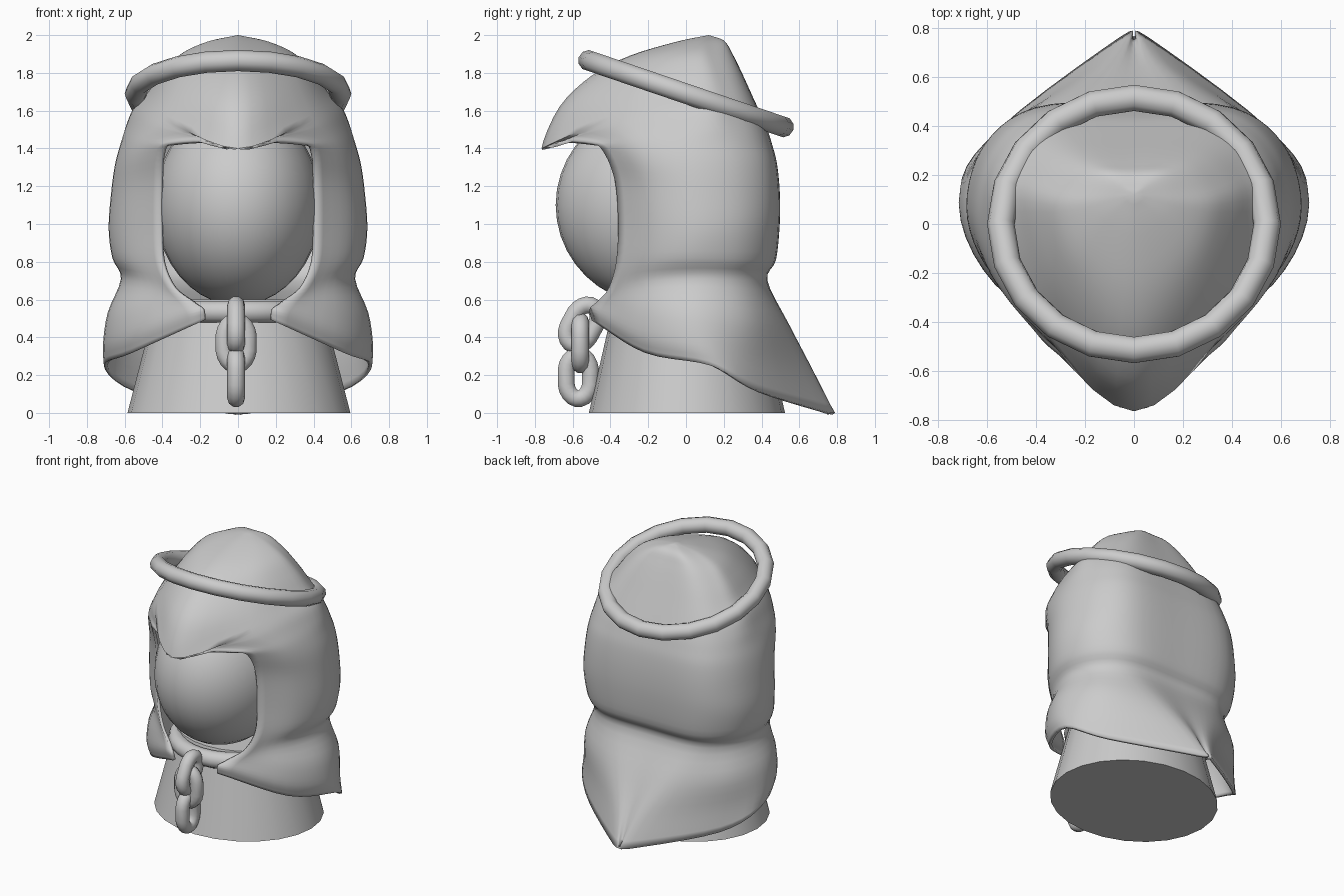
import bpy, bmesh, math
from mathutils import Vector as V

if "Cube" in bpy.data.objects:
    bpy.data.objects.remove(bpy.data.objects["Cube"])


def mesh_object(name, bm, angle=50):
    me = bpy.data.meshes.new(name)
    bm.to_mesh(me)
    bm.free()
    ob = bpy.data.objects.new(name, me)
    bpy.context.collection.objects.link(ob)
    smooth(ob, angle)
    return ob


def smooth(ob, angle=50):
    bpy.ops.object.select_all(action='DESELECT')
    ob.select_set(True)
    bpy.context.view_layer.objects.active = ob
    bpy.ops.object.shade_smooth_by_angle(angle=math.radians(angle))


def spline(pts, steps, mirrored=False):
    """Points on a smooth curve through pts; mirrored ends on x = 0 stay smooth."""
    def beyond(end, inner):
        if mirrored and end.x < 1e-4:
            return V((-inner.x, inner.y, inner.z))
        return end * 2 - inner
    p = [beyond(pts[0], pts[1])] + pts + [beyond(pts[-1], pts[-2])]
    out = []
    for i in range(1, len(p) - 2):
        a, b, c, d = p[i - 1:i + 3]
        for s in range(steps):
            t = s / steps
            out.append(0.5 * (2 * b + (c - a) * t + (2 * a - 5 * b + 4 * c - d) * t ** 2
                              + (3 * b - a - 3 * c + d) * t ** 3))
    return out + [pts[-1]]


def mix(a, b, tx, ty, tz):
    return V((a.x + (b.x - a.x) * tx, a.y + (b.y - a.y) * ty, a.z + (b.z - a.z) * tz))


# Hood: half-rows from the front edge, round the side, to the back
# (front edge x y z, side x z, back y z, back corner x)
ROWS = [
    (.18, -.50, .49, .71, .25, .765, .00, .06),
    (.19, -.51, .55, .715, .36, .66, .22, .14),
    (.24, -.47, .59, .69, .53, .54, .47, .27),
    (.34, -.41, .66, .62, .71, .43, .70, .36),
    (.40, -.37, .80, .665, .82, .475, .81, .38),
    (.41, -.36, 1.0, .685, .98, .495, 1.0, .40),
    (.41, -.375, 1.22, .67, 1.18, .495, 1.17, .40),
    (.40, -.43, 1.37, .65, 1.32, .48, 1.32, .39),
    (.35, -.50, 1.43, .62, 1.43, .455, 1.42, .37),
    (.12, -.68, 1.44, .59, 1.52, .43, 1.50, .35),
    (0, -.765, 1.40, .55, 1.61, .40, 1.57, .33),
    (0, -.67, 1.62, .48, 1.69, .35, 1.68, .29),
    (0, -.50, 1.785, .40, 1.80, .295, 1.80, .24),
    (0, -.30, 1.89, .30, 1.90, .245, 1.90, .18),
    (0, -.05, 1.965, .16, 1.965, .20, 1.97, .10),
    (0, .12, 2.0, 0, 2.0, .12, 2.0, 0),
]
cage = []
for fx, fy, fz, sx, sz, by, bz, cx in ROWS:
    f = V((fx, fy, fz))
    s = V((sx, max(.05, (fy + by) / 2), sz))
    c = V((cx, by - .05 * cx, bz))
    d = mix(s, c, .25, min(.62, .36 + .9 * cx), .55)
    cage.append([f, mix(f, s, .72, .45, .72), s, d, c, V((0, by, bz))])
columns = [spline(list(col), 4) for col in zip(*cage)]
grid = [spline(list(row), 5, True) for row in zip(*columns)]

bm = bmesh.new()
vs = [[bm.verts.new((max(p.x, 0), p.y, max(p.z, 0))) for p in row] for row in grid]
for a, b in zip(vs, vs[1:]):
    for j in range(len(a) - 1):
        bm.faces.new((a[j], a[j + 1], b[j + 1], b[j]))
bmesh.ops.remove_doubles(bm, verts=bm.verts, dist=.0005)
hood = mesh_object("hood", bm, 60)
mir = hood.modifiers.new("mirror", 'MIRROR')
mir.use_clip = True
sol = hood.modifiers.new("thickness", 'SOLIDIFY')
sol.thickness = .02
sol.offset = -1

# Tapered body
bm = bmesh.new()
bmesh.ops.create_cone(bm, cap_ends=True, segments=24, radius1=.59, radius2=.435, depth=.6)
body = mesh_object("body", bm, 40)
body.location = (.005, .005, .3)
body.scale = (1, .88, 1)

# Egg-shaped head
bm = bmesh.new()
bmesh.ops.create_uvsphere(bm, u_segments=32, v_segments=20, radius=1)
head = mesh_object("head", bm)
head.location = (0, -.15, 1.1)
head.scale = (.44, .54, .53)

# Collar ring and tilted head ring
for name, loc, tilt, major, minor, n in (
        ("collar", (0, -.03, .535), 0, .39, .06, 28),
        ("head_ring", (0, 0, 1.69), -18.8, .544, .056, 20)):
    bpy.ops.mesh.primitive_torus_add(location=loc, rotation=(math.radians(tilt), 0, 0),
                                     major_radius=major, minor_radius=minor,
                                     major_segments=n, minor_segments=10)
    bpy.context.object.name = name
    smooth(bpy.context.object)


# Chain links: rounded tube round an oval path
def link(name, loc, tilt, turn):
    cu = bpy.data.curves.new(name, 'CURVE')
    cu.dimensions = '3D'
    cu.bevel_depth = .047
    cu.bevel_resolution = 3
    sp = cu.splines.new('POLY')
    n = 20
    sp.points.add(n - 1)
    for i, p in enumerate(sp.points):
        a = math.tau * (i + .5) / n
        z = .09 * math.sin(a) + math.copysign(.025, math.sin(a))
        x = .065 * math.cos(a)
        p.co = (x, 0, z, 1) if not turn else (0, x, z, 1)
    sp.use_cyclic_u = True
    ob = bpy.data.objects.new(name, cu)
    ob.location = loc
    ob.rotation_euler.x = tilt
    bpy.context.collection.objects.link(ob)


link("chain_link_top", (-.01, -.55, .465), -.5, True)
link("chain_link_middle", (-.01, -.56, .37), 0, False)
link("chain_link_bottom", (-.01, -.57, .19), 0, True)
